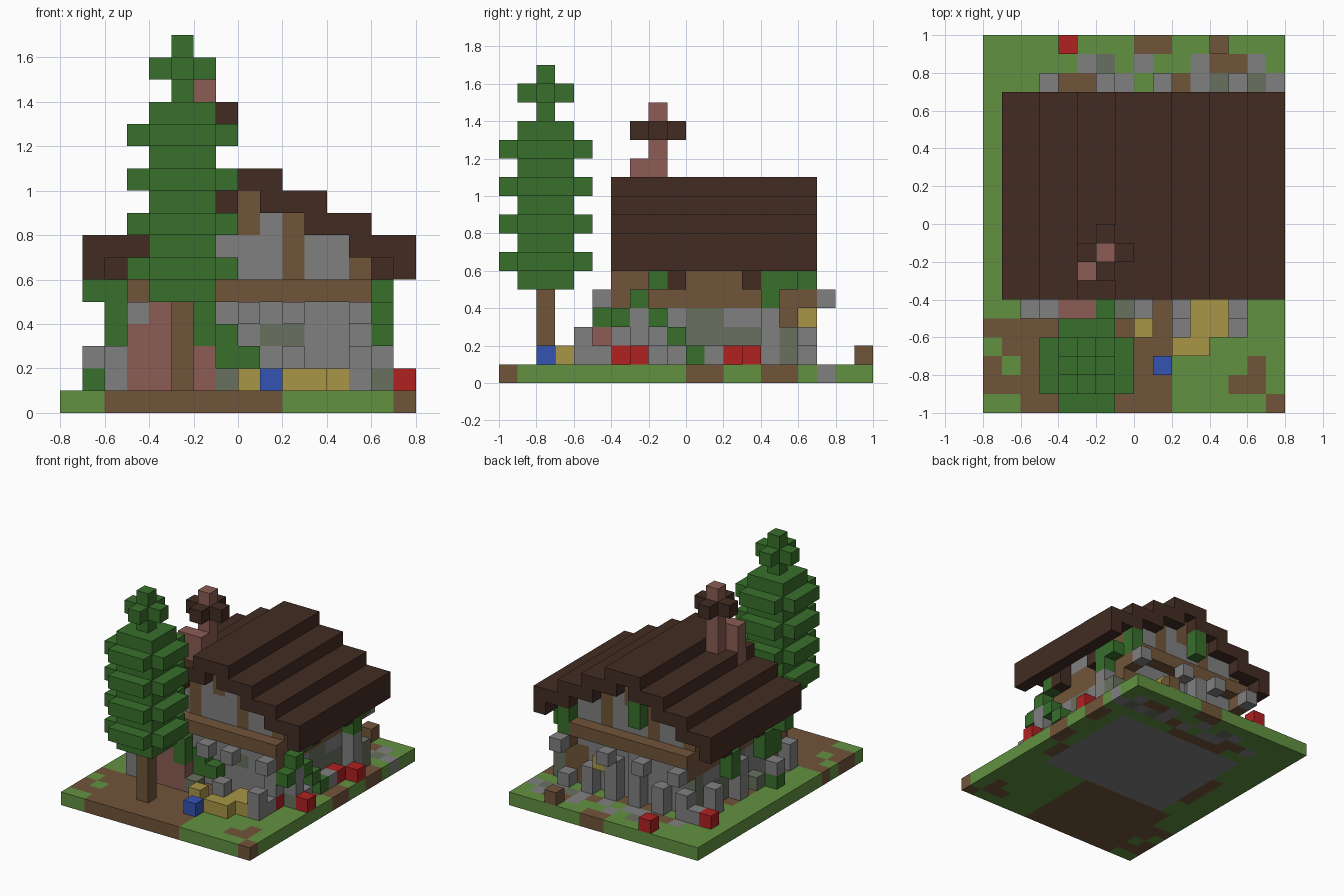
import bpy
import bmesh
from mathutils import Vector

cube = bpy.data.objects.get("Cube")
if cube:
    bpy.data.objects.remove(cube, do_unlink=True)

CELL = 0.1
PALETTE = {
    "grass": "619141", "dirt_and_timber": "71553A", "stone": "808080",
    "mossy_stone": "68705E", "brick": "8B5C54", "dark_roof": "422C22",
    "leaf": "38702C", "red": "B02121", "blue": "3454B4", "straw_yellow": "A89646",
}


def make_material(name, code):
    def linear(c):
        return c / 12.92 if c <= 0.04045 else ((c + 0.055) / 1.055) ** 2.4
    rgb = [linear(int(code[i:i + 2], 16) / 255) for i in (0, 2, 4)]
    mat = bpy.data.materials.new(name)
    mat.use_nodes = True
    mat.diffuse_color = (*rgb, 1)
    bsdf = mat.node_tree.nodes["Principled BSDF"]
    bsdf.inputs["Base Color"].default_value = (*rgb, 1)
    bsdf.inputs["Roughness"].default_value = 0.9
    return mat


MATS = {n: make_material(n, c) for n, c in PALETTE.items()}
cells = {}   # grid cell -> (part name, material name)


def span(v):
    return range(v[0], v[1] + 1) if isinstance(v, tuple) else (v,)


def fill(part, mat, x, y, z):
    """Fill a box of grid cells; each axis is one index or an inclusive pair."""
    for i in span(x):
        for j in span(y):
            for k in span(z):
                cells[i, j, k] = (part, mat)


# Ground slab: grass with a dirt path, bare patches and paving stones
fill("ground", "grass", (0, 15), (0, 19), 0)
for x, y in (((2, 9), (0, 6)), ((0, 1), 4), (1, 3), (0, (1, 2)), (1, 1),
             (15, 0), ((13, 14), 1), (14, 2), (15, (10, 11)), (15, (14, 15)),
             ((8, 9), 19), ((12, 13), 18), ((4, 5), 17), (10, 17),
             (2, (9, 12)), ((5, 9), 16), (14, (8, 9))):
    fill("ground", "dirt_and_timber", x, y, 0)
for x, y in (((3, 13), (7, 15)), (5, 18), (8, 18), (11, 18), (14, 18),
             (3, 17), ((6, 7), 17), (9, 17), (11, 17), (13, 17), (15, 17)):
    fill("ground", "stone", x, y, 0)
for x, y in ((6, 18), (12, 17), (14, 17)):
    fill("ground", "mossy_stone", x, y, 0)

# House walls with stepped gables
fill("walls", "stone", (3, 13), (7, 15), (1, 5))
for k, half in ((6, 5), (7, 4), (8, 2), (9, 0)):
    fill("walls", "stone", (8 - half, 8 + half), (7, 15), k)
fill("walls", "mossy_stone", (9, 10), 7, 3)
for x in (3, 13):
    for y, z in (((10, 11), (2, 3)), ((12, 13), (1, 2)), (15, (1, 3))):
        fill("walls", "mossy_stone", x, y, z)
    fill("timber_frame", "dirt_and_timber", x, (7, 15), (4, 5))

# Timber beams and gable posts on both ends
for wall, beam in ((7, 6), (15, 16)):
    fill("timber_frame", "dirt_and_timber", (3, 13), beam, 5)
    for x in (3, 13):
        fill("timber_frame", "dirt_and_timber", x, beam, 4)
        fill("timber_frame", "dirt_and_timber", x, wall, 6)
    for x in (6, 10):
        fill("timber_frame", "dirt_and_timber", x, wall, (6, 8))
    fill("timber_frame", "dirt_and_timber", 8, wall, (8, 9))
fill("timber_frame", "dirt_and_timber", (12, 13), 15, (1, 3))

# Stepped roof, mirrored about the ridge column
fill("roof", "dark_roof", (7, 9), (6, 16), 10)
for k, lo, hi in ((9, 9, 11), (8, 11, 13), (7, 13, 15), (6, 15, 15)):
    fill("roof", "dark_roof", (lo, hi), (6, 16), k)
    fill("roof", "dark_roof", (16 - hi, 16 - lo), (6, 16), k)
for x in (2, 14):
    for y in (9, 13):
        fill("eave_brackets", "dark_roof", x, y, (5, 6))

# Chimney, its cap and the wide hearth at the front
fill("hearth", "brick", (3, 6), (5, 6), (1, 2))
fill("hearth", "brick", (3, 5), (5, 6), 3)
fill("hearth", "brick", (4, 5), 5, 4)
fill("hearth", "brick", (4, 5), 6, (4, 5))
fill("chimney", "brick", 5, 7, (9, 11))
fill("chimney", "brick", 6, 7, (10, 11))
fill("chimney", "brick", 6, 8, (10, 14))
for x, y in ((5, 8), (7, 8), (6, 7), (6, 9)):
    fill("chimney_cap", "dark_roof", x, y, 13)

# Stone corbels and loose stones around the house
for x in (3, 8, 10, 13):
    fill("corbels", "stone", x, 5, 4)
for x in (3, 6, 9, 13):
    fill("corbels", "stone", x, 17, 4)
for x, y, z in ((10, 4, (1, 2)), (13, 4, (1, 2)), (13, 6, (2, 3)), (2, 5, (1, 2)),
                (14, 7, (2, 3)), (14, 8, 1), (14, 11, 1), (14, 14, (1, 3)),
                (2, 11, (1, 3)), (2, 14, (1, 2)), (1, 8, 2), (13, 5, 1),
                (2, 16, 1), (3, 16, (1, 2)), (5, 16, (1, 2)),
                (7, 16, (1, 4)), (9, 16, (1, 3)), (11, 16, (1, 2)), (13, 16, 1)):
    fill("stones", "stone", x, y, z)
for x, y, z in ((7, 5, 1), (14, 7, 1), (14, 15, (1, 2)), (2, 9, 1)):
    fill("stones", "mossy_stone", x, y, z)

# Climbing vines
for x, y, z in ((6, 5, (3, 4)), (7, 6, (2, 3)), (8, 6, 2), (14, 6, 3), (14, 7, 4),
                (14, 8, 3), (14, 8, 5), (14, 9, 2), (14, 10, 1), (14, 14, (4, 5)),
                (14, 15, 5), (2, 7, (3, 5)), (2, 8, (3, 4)), (1, 7, 5), (1, 8, 1),
                (2, 12, (3, 4)), (7, 16, (7, 8)), (13, 16, (5, 6))):
    fill("vines", "leaf", x, y, z)

# Garden flowers, straw and stump
for x, y in ((4, 19), (1, 16), (15, 7), (13, 6), (14, 12), (15, 13)):
    fill("red_flowers", "red", x, y, 1)
fill("blue_flower", "blue", 9, 2, 1)
for x, y in ((8, 4), ((10, 11), 3), ((11, 12), (4, 5))):
    fill("straw", "straw_yellow", x, y, 1)
fill("hanging_lamp", "straw_yellow", 10, 16, 3)
fill("stump", "dirt_and_timber", 12, 19, 1)

# Tree with alternating wide and narrow leaf layers
TX, TY = 5, 2
fill("tree_trunk", "dirt_and_timber", TX, TY, (1, 4))
for k in range(5, 14):
    fill("tree_leaves", "leaf", (TX - 1, TX + 1), (TY - 1, TY + 1), k)
    if k % 2 == 0:
        fill("tree_leaves", "leaf", (TX - 2, TX + 2), (TY - 1, TY + 1), k)
        fill("tree_leaves", "leaf", (TX - 1, TX + 1), (TY - 2, TY + 2), k)
fill("tree_leaves", "leaf", TX, TY, (14, 16))
fill("tree_leaves", "leaf", (TX - 1, TX + 1), TY, 15)
fill("tree_leaves", "leaf", TX, (TY - 1, TY + 1), 15)


def build(part):
    """Make one mesh from the outer faces of a part's cells."""
    own = {c: m for c, (p, m) in cells.items() if p == part}
    names = sorted(set(own.values()))
    bm = bmesh.new()
    for c, mat in own.items():
        centre = (Vector(c) + Vector((0.5, 0.5, 0.5)) - Vector((8, 10, 0))) * CELL
        for axis in range(3):
            for sign in (-1, 1):
                n = Vector((0, 0, 0))
                n[axis] = sign
                if tuple(int(a + b) for a, b in zip(c, n)) in cells:
                    continue
                u = Vector((0, 0, 0))
                u[(axis + 1) % 3] = 1
                v = n.cross(u)
                corners = (-u - v, u - v, u + v, v - u)
                face = bm.faces.new([bm.verts.new(centre + (n + d) * CELL / 2)
                                     for d in corners])
                face.material_index = names.index(mat)
    bmesh.ops.remove_doubles(bm, verts=bm.verts, dist=CELL / 100)
    mesh = bpy.data.meshes.new(part)
    bm.to_mesh(mesh)
    bm.free()
    for n in names:
        mesh.materials.append(MATS[n])
    bpy.context.collection.objects.link(bpy.data.objects.new(part, mesh))


for part in sorted({p for p, m in cells.values()}):
    build(part)
